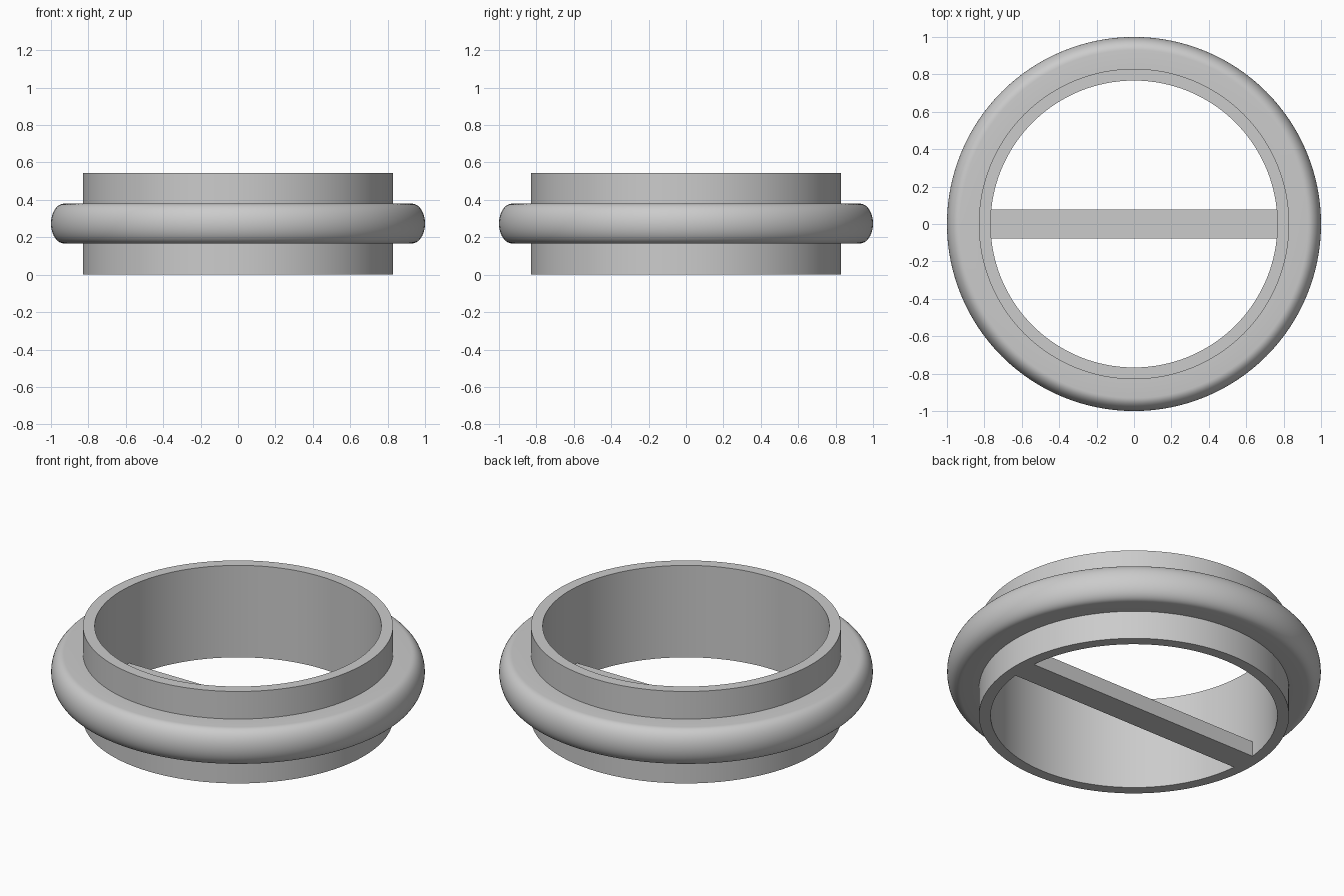
import bpy
import bmesh
from math import sin, cos, pi, sqrt, radians

cube = bpy.data.objects.get("Cube")
if cube:
    bpy.data.objects.remove(cube, do_unlink=True)

INNER, OUTER, HEIGHT = 0.767, 0.83, 0.543
BEAD_LOW, BEAD_HIGH, BEAD_ROUND = 0.167, 0.38, 0.07
BAR_HALF, BAR_HEIGHT = 0.077, 0.09
SEGMENTS = 128

gray = bpy.data.materials.new("light_gray")
gray.use_nodes = True
color = (0.6, 0.6, 0.6, 1)
gray.diffuse_color = color
gray.node_tree.nodes["Principled BSDF"].inputs["Base Color"].default_value = color


def finish(name, bm):
    bmesh.ops.recalc_face_normals(bm, faces=bm.faces)
    mesh = bpy.data.meshes.new(name)
    bm.to_mesh(mesh)
    bm.free()
    mesh.materials.append(gray)
    obj = bpy.data.objects.new(name, mesh)
    bpy.context.collection.objects.link(obj)
    bpy.ops.object.select_all(action='DESELECT')
    obj.select_set(True)
    bpy.context.view_layer.objects.active = obj
    bpy.ops.object.shade_smooth_by_angle(angle=radians(30))
    return obj


def lathe(name, profile):
    """Revolve a closed (radius, height) profile around z."""
    bm = bmesh.new()
    rings = []
    for i in range(SEGMENTS):
        a = 2 * pi * i / SEGMENTS
        rings.append([bm.verts.new((r * cos(a), r * sin(a), z)) for r, z in profile])
    n = len(profile)
    for i, ring in enumerate(rings):
        following = rings[(i + 1) % SEGMENTS]
        for j in range(n):
            k = (j + 1) % n
            bm.faces.new((ring[j], following[j], following[k], ring[k]))
    return finish(name, bm)


# Collar with a rounded outer bead, as one continuous section
middle = (BEAD_LOW + BEAD_HIGH) / 2
half = (BEAD_HIGH - BEAD_LOW) / 2
steps = 20
bead = [(1 - BEAD_ROUND + BEAD_ROUND * cos(t), middle + half * sin(t))
        for t in (-pi / 2 + pi * i / steps for i in range(steps + 1))]
lathe("collar_ring", [(INNER, 0), (OUTER, 0), (OUTER, BEAD_LOW)] + bead +
      [(OUTER, BEAD_HIGH), (OUTER, HEIGHT), (INNER, HEIGHT)])

# Cross bar at the base, its ends following the inner wall
side = [BAR_HALF * (i / 4 - 1) for i in range(9)]
outline = [(sqrt(INNER ** 2 - y * y), y) for y in side]
outline += [(-x, -y) for x, y in outline]
bm = bmesh.new()
base = bm.faces.new([bm.verts.new((x, y, 0)) for x, y in outline])
extruded = bmesh.ops.extrude_face_region(bm, geom=[base], use_keep_orig=True)
top = [v for v in extruded["geom"] if isinstance(v, bmesh.types.BMVert)]
bmesh.ops.translate(bm, verts=top, vec=(0, 0, BAR_HEIGHT))
finish("cross_bar", bm)
